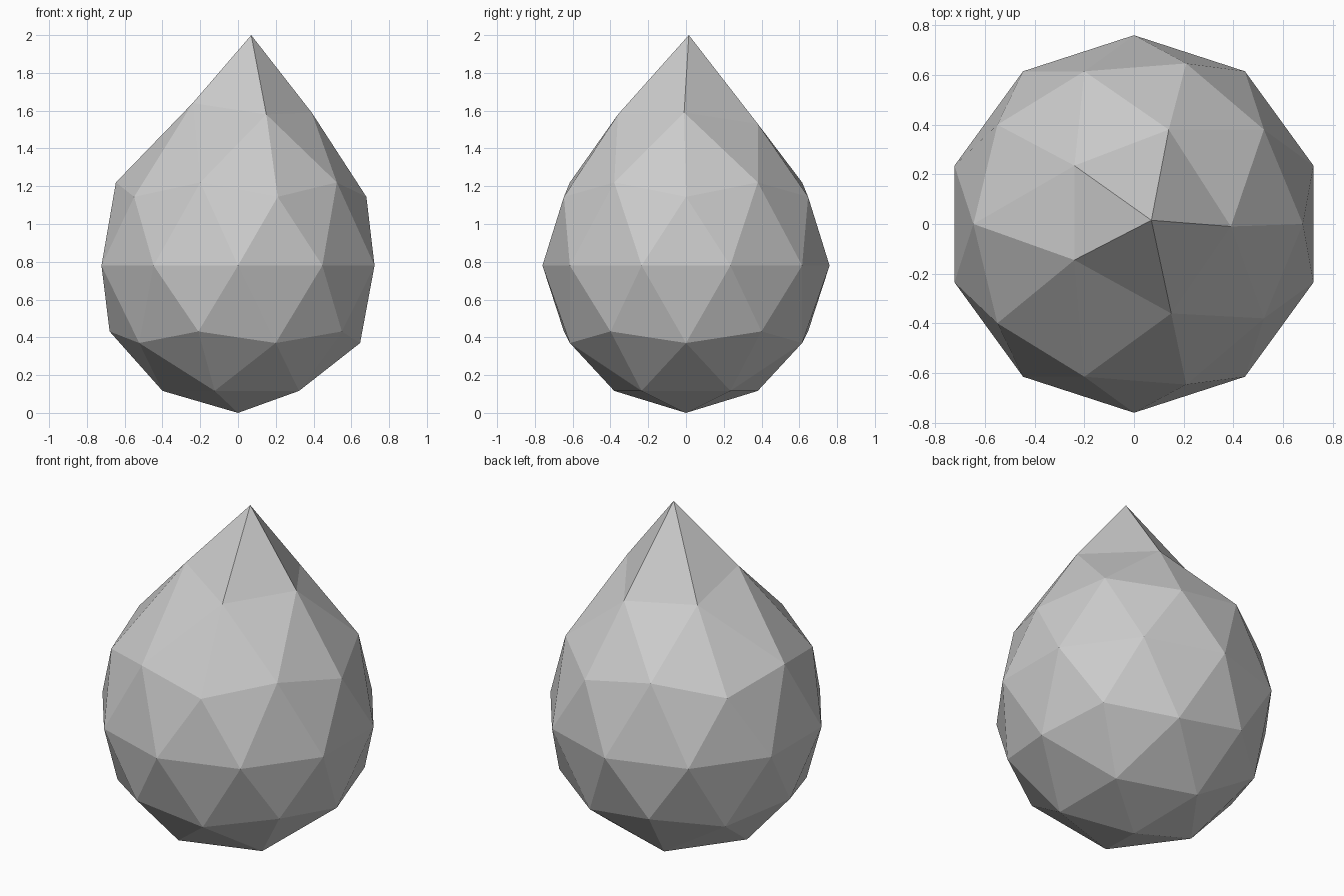
import bpy
import bmesh
from mathutils import Vector

cube = bpy.data.objects.get("Cube")
if cube:
    bpy.data.objects.remove(cube, do_unlink=True)

RADIUS, CENTRE = 0.76, 0.78

# Faceted ball
bm = bmesh.new()
bmesh.ops.create_icosphere(bm, subdivisions=2, radius=1.0)
for v in bm.verts:
    v.co = Vector((v.co.x * RADIUS, v.co.y * RADIUS, (v.co.z + 1) * CENTRE))

# Shoulder ring lifted slightly
for v in bm.verts:
    if 1.0 < v.co.z < 1.3:
        v.co.z += 0.03 if v.co.z > 1.16 else 0.015

# Uneven neck ring and off-centre tip, pulled up into a drop
crown = [
    (0.07, 0.015, 2.0),
    (0.39, -0.01, 1.59),
    (0.14, 0.38, 1.53),
    (-0.24, 0.235, 1.55),
    (-0.24, -0.145, 1.64),
    (0.15, -0.36, 1.58),
]
upper = [v for v in bm.verts if v.co.z > 1.35]
for point in map(Vector, crown):
    nearest = min(upper, key=lambda v: (v.co.xy - point.xy).length)
    upper.remove(nearest)
    nearest.co = point

bmesh.ops.recalc_face_normals(bm, faces=bm.faces)
mesh = bpy.data.meshes.new("drop_body")
bm.to_mesh(mesh)
bm.free()

# Plain grey material
grey = bpy.data.materials.new("light_grey")
grey.use_nodes = True
colour = (0.6, 0.6, 0.6, 1.0)
grey.diffuse_color = colour
grey.node_tree.nodes["Principled BSDF"].inputs["Base Color"].default_value = colour
mesh.materials.append(grey)

body = bpy.data.objects.new("drop_body", mesh)
bpy.context.collection.objects.link(body)
